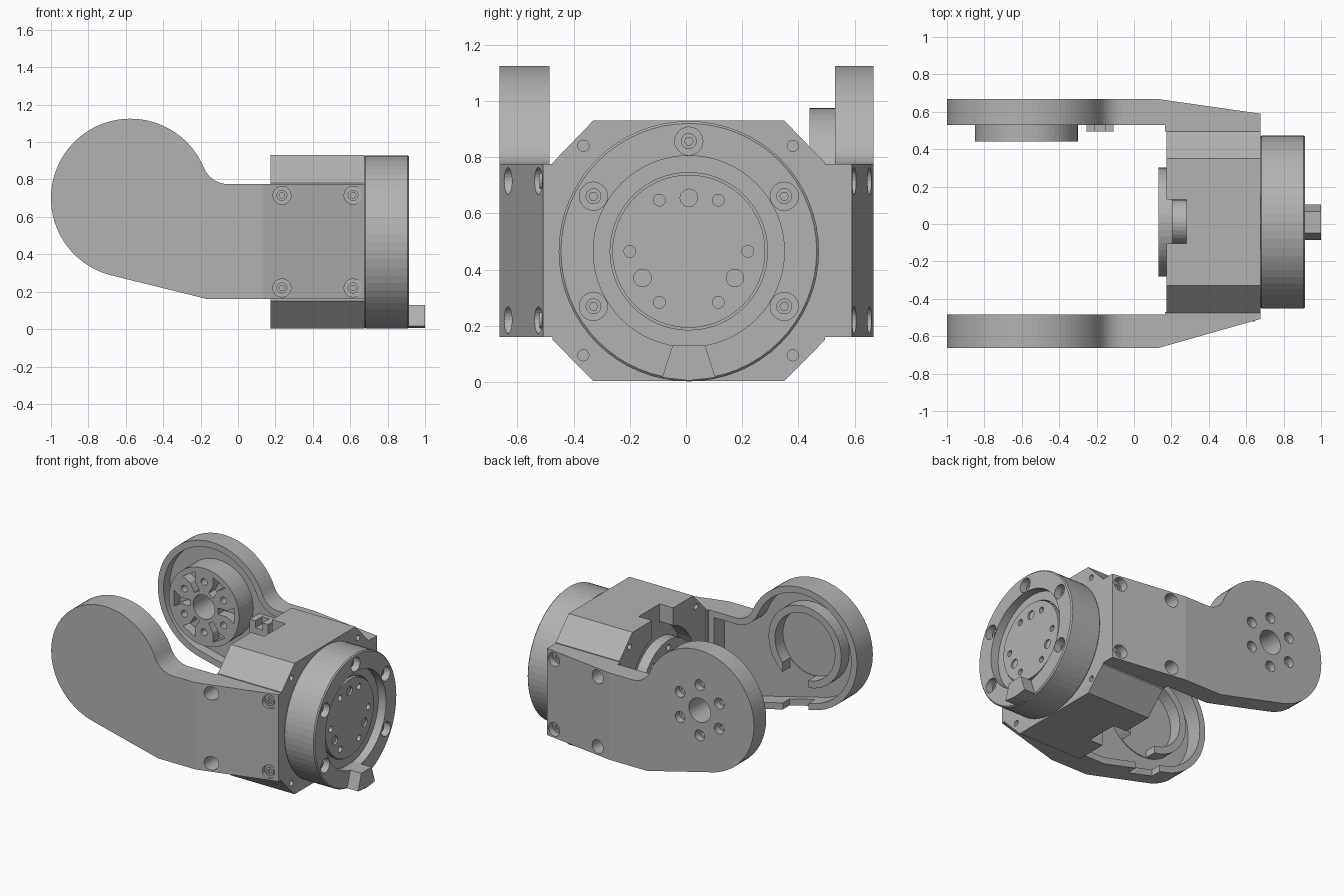
import bpy, bmesh
from math import sin, cos, pi, radians, atan2, hypot

cube = bpy.data.objects.get("Cube")
if cube:
    bpy.data.objects.remove(cube, do_unlink=True)

GREY = (0.45, 0.45, 0.45, 1)
grey = bpy.data.materials.new("machined grey")
grey.use_nodes = True
grey.diffuse_color = GREY
grey.node_tree.nodes["Principled BSDF"].inputs["Base Color"].default_value = GREY


def circle(c, r, n=32, start=0, end=360):
    """Points of a circle, or of an arc when it is not a full turn."""
    full = end - start == 360
    steps = n if full else n - 1
    angles = [radians(start + (end - start) * i / steps) for i in range(n)]
    return [(c[0] + r * cos(a), c[1] + r * sin(a)) for a in angles]


def rect(u0, u1, v0, v1):
    return [(u0, v0), (u1, v0), (u1, v1), (u0, v1)]


def polar(c, r, degrees):
    return (c[0] + r * cos(radians(degrees)), c[1] + r * sin(radians(degrees)))


def prism(name, points, axis, a, b):
    """Extrude a 2D outline along an axis from a to b."""
    place = {"x": lambda p, d: (d, p[0], p[1]),
             "y": lambda p, d: (p[0], d, p[1]),
             "z": lambda p, d: (p[0], p[1], d)}[axis]
    bm = bmesh.new()
    low = [bm.verts.new(place(p, a)) for p in points]
    high = [bm.verts.new(place(p, b)) for p in points]
    bm.faces.new(low)
    bm.faces.new(high)
    for i in range(len(points)):
        j = (i + 1) % len(points)
        bm.faces.new((low[i], low[j], high[j], high[i]))
    bmesh.ops.recalc_face_normals(bm, faces=bm.faces)
    mesh = bpy.data.meshes.new(name)
    bm.to_mesh(mesh)
    bm.free()
    mesh.materials.append(grey)
    obj = bpy.data.objects.new(name, mesh)
    bpy.context.collection.objects.link(obj)
    return obj


def carve(obj, points, axis, a, b, operation="DIFFERENCE"):
    """Boolean a prism out of (or with) an object and discard the cutter."""
    cutter = prism("cutter", points, axis, a, b)
    mod = obj.modifiers.new("carve", "BOOLEAN")
    mod.operation, mod.solver, mod.object = operation, "EXACT", cutter
    bpy.context.view_layer.objects.active = obj
    bpy.ops.object.modifier_apply(modifier=mod.name)
    bpy.data.objects.remove(cutter, do_unlink=True)


def screw(name, c, r, axis, seat, top):
    """Socket screw head; the socket opens at the top end."""
    head = prism(name, circle(c, r, 20), axis, seat, top)
    carve(head, circle(c, r * 0.55, 6), axis, (seat + top) / 2, top + (top - seat))


# ---- Motor body: octagonal block with rear cavity and cable slots
HUB = (0.01, 0.465)
body = prism("motor_body", [(-0.33, 0.003), (0.35, 0.003), (0.495, 0.15), (0.495, 0.78),
                            (0.35, 0.93), (-0.33, 0.93), (-0.475, 0.78), (-0.475, 0.15)],
             "x", 0.175, 0.675)
carve(body, circle(HUB, 0.36, 48), "x", 0.1, 0.28)
carve(body, rect(0.1, 0.28, -0.105, 0.13), "z", -0.1, 1.1)
for y in (-0.365, 0.38):
    for z in (0.095, 0.84):
        carve(body, circle((y, z), 0.02, 16), "x", 0.62, 0.7)
        carve(body, circle((y, z), 0.02, 16), "x", 0.15, 0.24)

# ---- Rear bearing plate
rear = prism("rear_plate", circle(HUB, 0.292, 48), "x", 0.13, 0.205)
carve(rear, circle(HUB, 0.19, 40), "x", 0.1, 0.17)
for k in range(8):
    carve(rear, circle(polar(HUB, 0.24, 45 * k), 0.02, 12), "x", 0.1, 0.17)
prism("rear_bearing_post", circle(HUB, 0.12), "x", 0.16, 0.3)

# ---- Output drum with recessed face and five counterbored screws
drum = prism("output_drum", circle(HUB, 0.463, 64), "x", 0.675, 0.915)
bevel = drum.modifiers.new("edge", "BEVEL")
bevel.width, bevel.segments, bevel.angle_limit = 0.008, 1, radians(40)
bpy.context.view_layer.objects.active = drum
bpy.ops.object.modifier_apply(modifier="edge")
carve(drum, circle(HUB, 0.34, 64), "x", 0.855, 1)
carve(drum, circle(HUB, 0.28, 64), "x", 0.82, 1)
for k, angle in enumerate((90, 30, 150, 210, 330)):
    spot = polar(HUB, 0.392, angle)
    carve(drum, circle(spot, 0.05, 24), "x", 0.85, 1)
    screw(f"drum_screw_{k + 1}", spot, 0.028, "x", 0.84, 0.88)

# ---- Output flange inside the drum
flange = prism("output_flange", circle(HUB, 0.272, 64), "x", 0.8, 0.868)
for k in range(6):
    carve(flange, circle(polar(HUB, 0.21, 60 * k), 0.021, 16), "x", 0.83, 1)
for angle in (90, 210, 330):
    carve(flange, circle(polar(HUB, 0.19, angle), 0.031, 20), "x", 0.855, 1)

# ---- Stop key at the bottom of the drum
prism("stop_key", [(-0.085, 0.016), (0.01, 0.005), (0.105, 0.016), (0.068, 0.13), (-0.048, 0.13)],
      "x", 0.85, 1.0)

# ---- Side arms
PIVOT, RADIUS, TOP, BOTTOM = (-0.575, 0.70), 0.425, 0.775, 0.16
FILLET, FILLET_X = 0.144, -0.05


def arm_outline(inset, end):
    """Teardrop arm outline, shrunk evenly by the inset."""
    centre = (FILLET_X, TOP + FILLET)
    lean = atan2(centre[1] - PIVOT[1], centre[0] - PIVOT[0])
    nx, nz = -0.24, -0.971
    reach = nx * PIVOT[0] + nz * PIVOT[1] + RADIUS - inset
    low = BOTTOM + inset
    corner = ((reach - nz * low) / nx, low)
    lean = lean * 180 / pi
    normal = atan2(nz, nx) * 180 / pi + 360
    curve = circle(centre, FILLET + inset, 12, 270, 180 + lean)
    return ([(end, low), (end, TOP - inset)] + curve
            + circle(PIVOT, RADIUS - inset, 56, lean, normal)[1:] + [corner])


def make_arm(name, outer, inner, mount, tip, floor, seat):
    out = 1 if outer > 0 else -1
    arm = prism(name, arm_outline(0, 0.675), "y", *sorted((outer, mount)))
    plan = [(-1.1, outer), (0.13, outer), (0.675, tip), (0.675, mount),
            (0.165, mount), (0.165, inner), (-1.1, inner)]
    carve(arm, plan, "z", -0.2, 1.4, "INTERSECT")
    # hollow inner side
    carve(arm, arm_outline(0.045, 0.12), "y", floor, mount - out * 0.1)
    # mounting screws
    for i, x in enumerate((0.235, 0.615)):
        for j, z in enumerate((0.22, 0.715)):
            carve(arm, circle((x, z), 0.048, 24), "y", seat, outer + out * 0.1)
            screw(f"{name}_screw_{2 * i + j + 1}", (x, z), 0.029, "y",
                  seat - out * 0.01, seat + out * 0.012)
    return arm


front_arm = make_arm("front_arm", -0.663, -0.485, -0.47, -0.508, -0.60, -0.51)
back_arm = make_arm("back_arm", 0.668, 0.53, 0.495, 0.59, 0.60, 0.55)

# ---- Front arm: bearing ring with a cable gap
carve(front_arm, rect(-0.62, -0.42, 0.2, 0.38), "y", -0.56, -0.4)
ring = prism("bearing_ring", circle(PIVOT, 0.285, 48), "y", -0.61, -0.51)
carve(ring, circle(PIVOT, 0.235, 48), "y", -0.7, -0.4)
carve(ring, rect(-0.60, -0.40, 0.3, 0.62), "y", -0.595, -0.4)

# ---- Back arm: slotted pivot hub with through holes
hub = prism("pivot_hub", circle(PIVOT, 0.275, 56), "y", 0.44, 0.61)
for k in range(6):
    a = 60 * k
    u, v = (cos(radians(a)), sin(radians(a)))
    slot = [(PIVOT[0] + r * u - w * v, PIVOT[1] + r * v + w * u)
            for r, w in ((0.11, -0.022), (0.18, -0.022), (0.235, -0.055),
                         (0.235, 0.055), (0.18, 0.022), (0.11, 0.022))]
    carve(hub, slot, "y", 0.4, 0.51)
for part in (hub, back_arm):
    carve(part, circle(PIVOT, 0.085), "y", 0.3, 0.8)
    for k in range(6):
        spot = polar(PIVOT, 0.178, 30 + 60 * k)
        carve(part, circle(spot, 0.024, 16), "y", 0.3, 0.8)
        if part is back_arm:
            carve(part, circle(spot, 0.038, 20), "y", 0.62, 0.8)

# ---- Cable clip on the inside of the back arm
clip = prism("cable_clip", rect(-0.255, -0.11, 0.58, 0.68), "y", 0.495, 0.61)
carve(clip, rect(-0.21, -0.155, 0.63, 0.8), "y", 0.4, 0.57)
